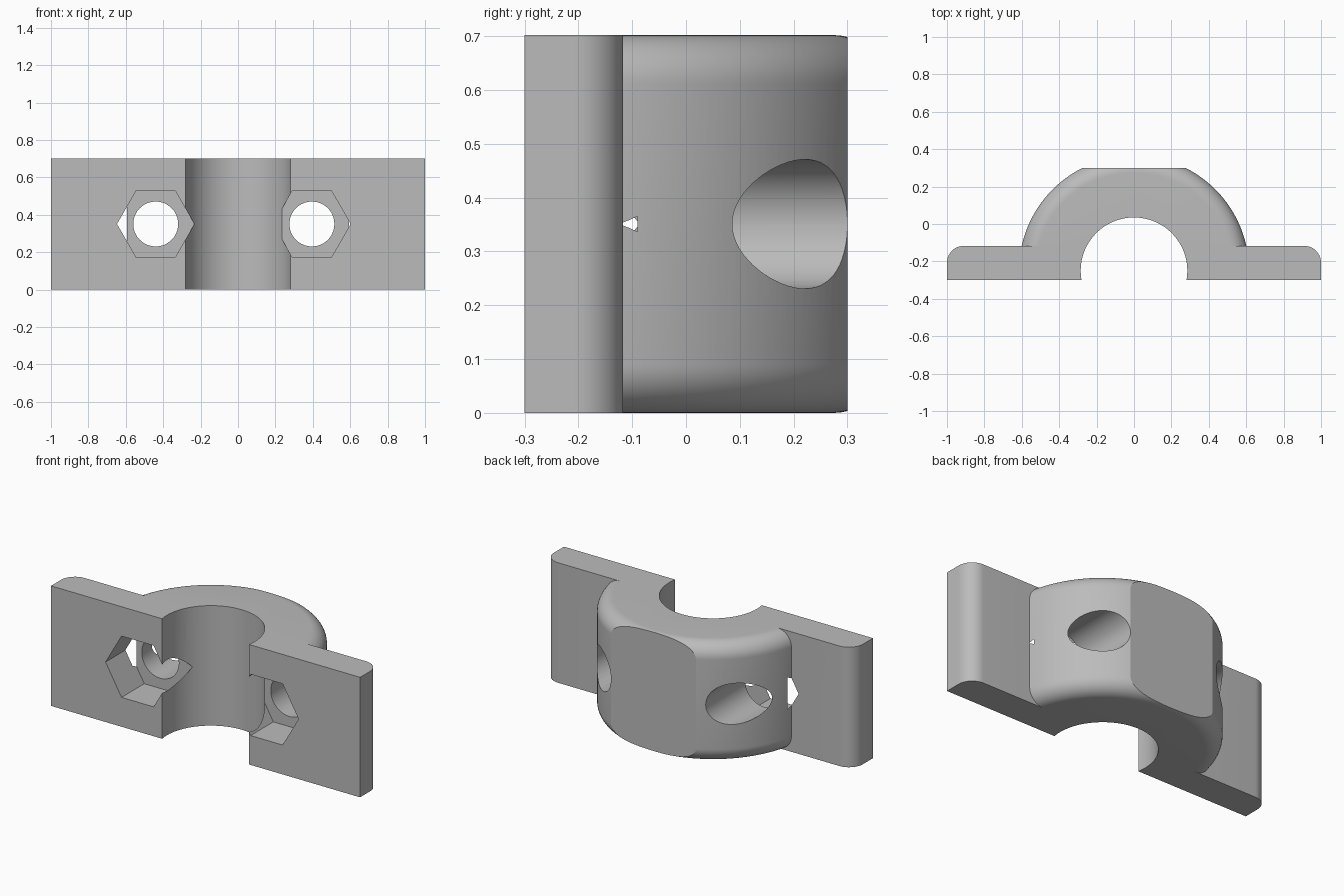
import bpy
import bmesh
from math import pi, radians
from mathutils import Matrix

cube = bpy.data.objects.get("Cube")
if cube:
    bpy.data.objects.remove(cube)

HEIGHT = 0.702
MID = HEIGHT / 2
AXIS_Y = -0.25
FRONT, PLATE_BACK, BACK = -0.3, -0.117, 0.3
FILLET = 0.09

grey = bpy.data.materials.new("plain grey")
grey.use_nodes = True
colour = (0.5, 0.5, 0.5, 1)
grey.diffuse_color = colour
grey.node_tree.nodes["Principled BSDF"].inputs["Base Color"].default_value = colour


def finish(name, bm):
    mesh = bpy.data.meshes.new(name)
    bm.to_mesh(mesh)
    bm.free()
    mesh.materials.append(grey)
    obj = bpy.data.objects.new(name, mesh)
    bpy.context.collection.objects.link(obj)
    return obj


def box(name, x, y0, y1, z0, z1, rounded=False):
    bm = bmesh.new()
    size = Matrix.Diagonal((2 * x, y1 - y0, z1 - z0, 1))
    place = Matrix.Translation((0, (y0 + y1) / 2, (z0 + z1) / 2))
    bmesh.ops.create_cube(bm, size=1, matrix=place @ size)
    if rounded:
        edges = [e for e in bm.edges if all(v.co.y > y1 - 0.001 for v in e.verts)
                 and abs(e.verts[0].co.x - e.verts[1].co.x) < 0.001]
        bmesh.ops.bevel(bm, geom=edges, offset=FILLET, segments=12,
                        profile=0.5, affect='EDGES')
    return finish(name, bm)


def cylinder(name, radius, length, sides, matrix, fillet=0):
    bm = bmesh.new()
    bmesh.ops.create_cone(bm, cap_ends=True, segments=sides, radius1=radius,
                          radius2=radius, depth=length)
    if fillet:
        rims = [e for e in bm.edges if abs(e.verts[0].co.z - e.verts[1].co.z) < 0.001]
        bmesh.ops.bevel(bm, geom=rims, offset=fillet, segments=12,
                        profile=0.5, affect='EDGES')
    bmesh.ops.transform(bm, matrix=matrix, verts=bm.verts)
    return finish(name, bm)


def combine(target, other, operation):
    mod = target.modifiers.new(operation.title(), 'BOOLEAN')
    mod.operation = operation
    mod.solver = 'EXACT'
    mod.object = other
    bpy.context.view_layer.objects.active = target
    bpy.ops.object.modifier_apply(modifier=mod.name)
    bpy.data.objects.remove(other)


# Mounting plate with rounded rear corners
clamp = box("clamp_half", 1, FRONT, PLATE_BACK, 0, HEIGHT, rounded=True)

# Half-round body with filleted rims, trimmed flat at the back
axis = Matrix.Translation((0, AXIS_Y, MID))
body = cylinder("body", 0.615, HEIGHT, 160, axis, FILLET)
combine(body, box("trim", 1, -0.2, BACK, -0.5, 1.5), 'INTERSECT')
combine(clamp, body, 'UNION')

# Central bore
combine(clamp, cylinder("bore", 0.285, 2, 128, axis), 'DIFFERENCE')

# Bolt holes with hexagonal nut pockets open to the front
for x in (-0.44, 0.395):
    turn = Matrix.Rotation(pi / 2, 4, 'X')
    hole = cylinder("hole", 0.12, 2, 64, Matrix.Translation((x, 0, MID)) @ turn)
    combine(clamp, hole, 'DIFFERENCE')
    # The pocket runs from ahead of the plate to its floor inside the body
    floor, start = -0.09, -0.5
    spot = Matrix.Translation((x, (floor + start) / 2, MID))
    flat_top = Matrix.Rotation(pi / 2, 4, 'Z')
    pocket = cylinder("pocket", 0.207, floor - start, 6, spot @ turn @ flat_top)
    # Points of the hexagon must lie along x
    if max(v.co.x for v in pocket.data.vertices) < x + 0.2:
        pocket.data.transform(spot @ Matrix.Rotation(radians(30), 4, 'Y') @ spot.inverted())
    combine(clamp, pocket, 'DIFFERENCE')

# Smooth curved walls, crisp edges
bpy.ops.object.select_all(action='DESELECT')
clamp.select_set(True)
bpy.context.view_layer.objects.active = clamp
bpy.ops.object.shade_smooth_by_angle(angle=radians(25))
